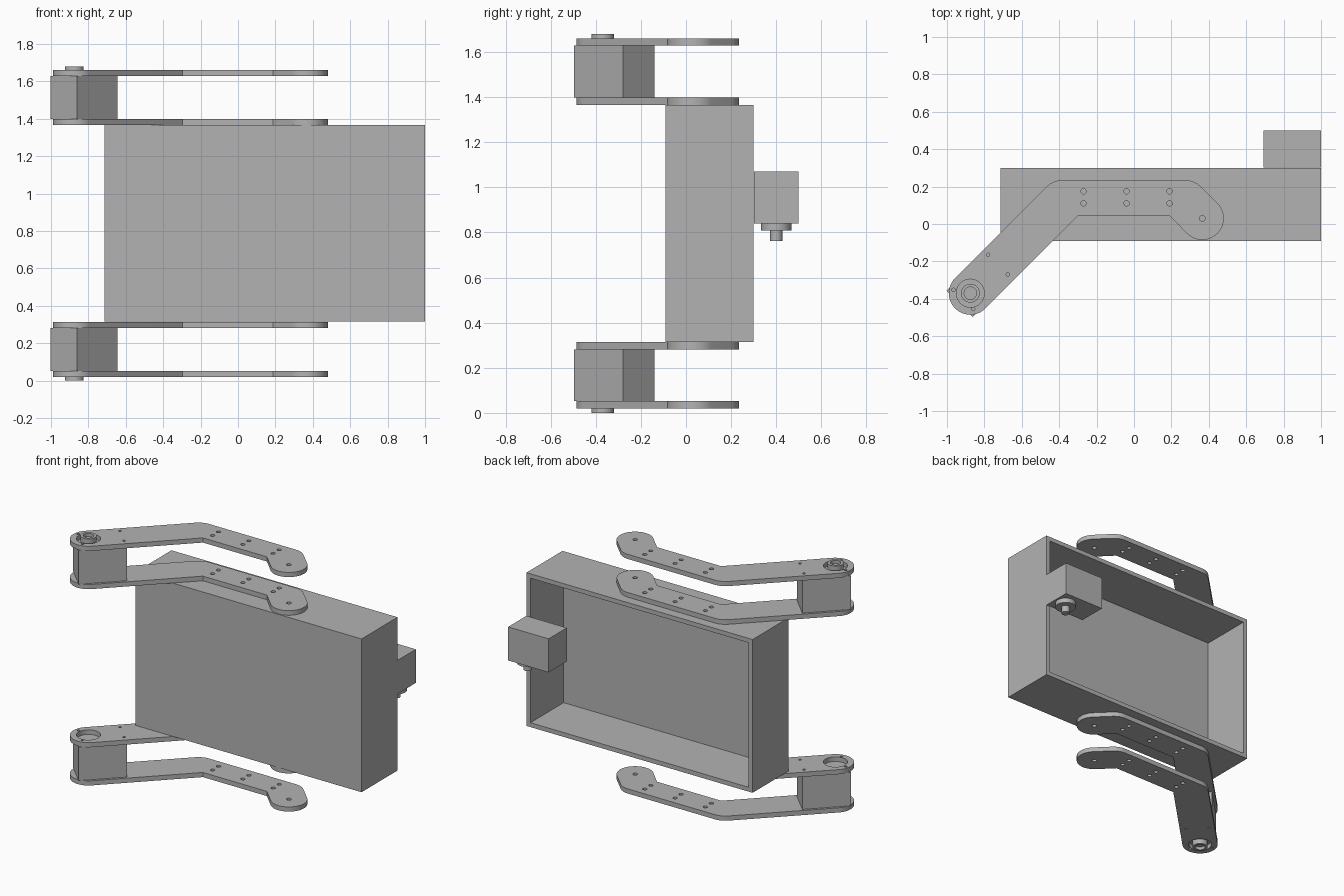
import bpy, bmesh
from math import sin, cos, pi, radians
from mathutils import Matrix, Vector

cube = bpy.data.objects.get("Cube")
if cube:
    bpy.data.objects.remove(cube, do_unlink=True)

grey = bpy.data.materials.new("plain grey")
grey.use_nodes = True
grey.diffuse_color = (0.45, 0.45, 0.45, 1)
grey.node_tree.nodes["Principled BSDF"].inputs["Base Color"].default_value = grey.diffuse_color

parts = []
MID_Z = 0.84                       # height of the mirror plane between arms
PIVOT = Vector((-0.875, -0.37))    # motor end of the arm
TIP = Vector((0.365, 0.03))        # rounded far end
END_R = 0.115


def add_object(name, mesh):
    obj = bpy.data.objects.new(name, mesh)
    bpy.context.collection.objects.link(obj)
    mesh.materials.clear()
    mesh.materials.append(grey)
    parts.append(obj)
    return obj


def from_bmesh(name, bm):
    bmesh.ops.recalc_face_normals(bm, faces=bm.faces)
    mesh = bpy.data.meshes.new(name)
    bm.to_mesh(mesh)
    bm.free()
    return add_object(name, mesh)


def block(bm, low, high):
    low, high = Vector(low), Vector(high)
    size = Matrix.Diagonal((*(high - low), 1))
    return bmesh.ops.create_cube(bm, size=1, matrix=Matrix.Translation((low + high) / 2) @ size)


def lathe(name, profile, centre, z, up):
    """Spin (radius, height) points about a vertical axis."""
    bm = bmesh.new()
    verts = [bm.verts.new((r, 0, h * up)) for r, h in profile]
    edges = [bm.edges.new(pair) for pair in zip(verts, verts[1:])]
    bmesh.ops.spin(bm, geom=verts + edges, axis=(0, 0, 1), cent=(0, 0, 0),
                   angle=2 * pi, steps=48)
    bmesh.ops.remove_doubles(bm, verts=bm.verts, dist=0.0001)
    bmesh.ops.translate(bm, verts=bm.verts, vec=(*centre, z))
    return from_bmesh(name, bm)


def motor_body(name, centre, angle, z_low, z_high):
    bm = bmesh.new()
    block(bm, (-0.08, -0.099, z_low), (0.227, 0.099, z_high))
    turn = Matrix.Translation((*centre, 0)) @ Matrix.Rotation(radians(angle), 4, "Z")
    bmesh.ops.transform(bm, verts=bm.verts, matrix=turn)
    return from_bmesh(name, bm)


def arc(centre, radius, start, end, steps):
    angles = [radians(start + (end - start) * i / steps) for i in range(steps + 1)]
    return [(centre[0] + radius * cos(a), centre[1] + radius * sin(a)) for a in angles]


# Bent arm outline: two round ends, two rounded outer bends, two sharp inner bends
outline = (arc(PIVOT, END_R, 135, 315, 28)
           + [(-0.298, 0.045), (0.188, 0.045)]
           + arc(TIP, END_R, 225, 405, 28)
           + arc((0.274, 0.12), END_R, 45, 90, 8)
           + arc((-0.384, 0.12), END_R, 90, 135, 8))

# Round holes through each arm: (x, y, radius)
holes = [(x, y, 0.014) for x in (-0.27, -0.04, 0.19) for y in (0.11, 0.175)]
holes += [(x, y, 0.009) for x, y in
          ((-0.78, -0.165), (-0.675, -0.27), (-0.965, -0.352), (-0.86, -0.455))]
holes += [(*TIP, 0.015), (*PIVOT, 0.075)]


def arm_plate(name, z):
    curve = bpy.data.curves.new(name + " outline", "CURVE")
    curve.dimensions = "2D"
    curve.fill_mode = "BOTH"
    curve.extrude = 0.016
    loops = [outline] + [arc((x, y), r, 0, 360 - 360 / 32, 31) for x, y, r in holes]
    for loop in loops:
        spline = curve.splines.new("POLY")
        spline.points.add(len(loop) - 1)
        for point, (x, y) in zip(spline.points, loop):
            point.co = (x, y, 0, 1)
        spline.use_cyclic_u = True
    temp = bpy.data.objects.new(name + " temp", curve)
    bpy.context.collection.objects.link(temp)
    bpy.context.view_layer.update()
    graph = bpy.context.evaluated_depsgraph_get()
    mesh = bpy.data.meshes.new_from_object(temp.evaluated_get(graph))
    bpy.data.objects.remove(temp, do_unlink=True)
    bm = bmesh.new()
    bm.from_mesh(mesh)
    bmesh.ops.remove_doubles(bm, verts=bm.verts, dist=0.0001)
    bmesh.ops.translate(bm, verts=bm.verts, vec=(0, 0, z))
    return from_bmesh(name, bm)


# Upper and lower arm pairs, mirrored about the middle height
for label, up in (("upper", 1), ("lower", -1)):
    arm_plate(label + "_outer_arm", MID_Z + up * 0.804)
    arm_plate(label + "_inner_arm", MID_Z + up * 0.542)
    z_a, z_b = sorted((MID_Z + up * 0.558, MID_Z + up * 0.788))
    motor_body(label + "_arm_motor", PIVOT, 45, z_a, z_b)
    lathe(label + "_motor_boss",
          [(0, 0), (0.05, 0), (0.05, 0.052), (0.033, 0.052), (0.033, 0.03), (0, 0.03)],
          PIVOT, MID_Z + up * 0.788, up)

# Open-backed tray: inset the back face and push it in
bm = bmesh.new()
block(bm, (-0.715, -0.09, 0.315), (1, 0.3, 1.366))
bm.normal_update()
back = [f for f in bm.faces if f.normal.y > 0.9]
bmesh.ops.inset_region(bm, faces=back, thickness=0.03, use_even_offset=True)
floor = bmesh.ops.extrude_face_region(bm, geom=back)["geom"]
bmesh.ops.delete(bm, geom=back, context="FACES")
bmesh.ops.translate(bm, verts=[v for v in floor if isinstance(v, bmesh.types.BMVert)],
                    vec=(0, -0.36, 0))
from_bmesh("tray", bm)

# Rear motor with its flange and shaft pointing down
rear = (0.92, 0.4)
motor_body("rear_motor", rear, 180, 0.84, 1.07)
lathe("rear_motor_shaft",
      [(0, 0), (0.067, 0), (0.067, 0.032), (0.027, 0.032), (0.027, 0.077), (0, 0.077)],
      rear, 0.84, -1)

# Smooth round walls, keep edges sharp
bpy.ops.object.select_all(action="DESELECT")
for obj in parts:
    obj.select_set(True)
bpy.context.view_layer.objects.active = parts[0]
bpy.ops.object.shade_smooth_by_angle(angle=radians(30))
